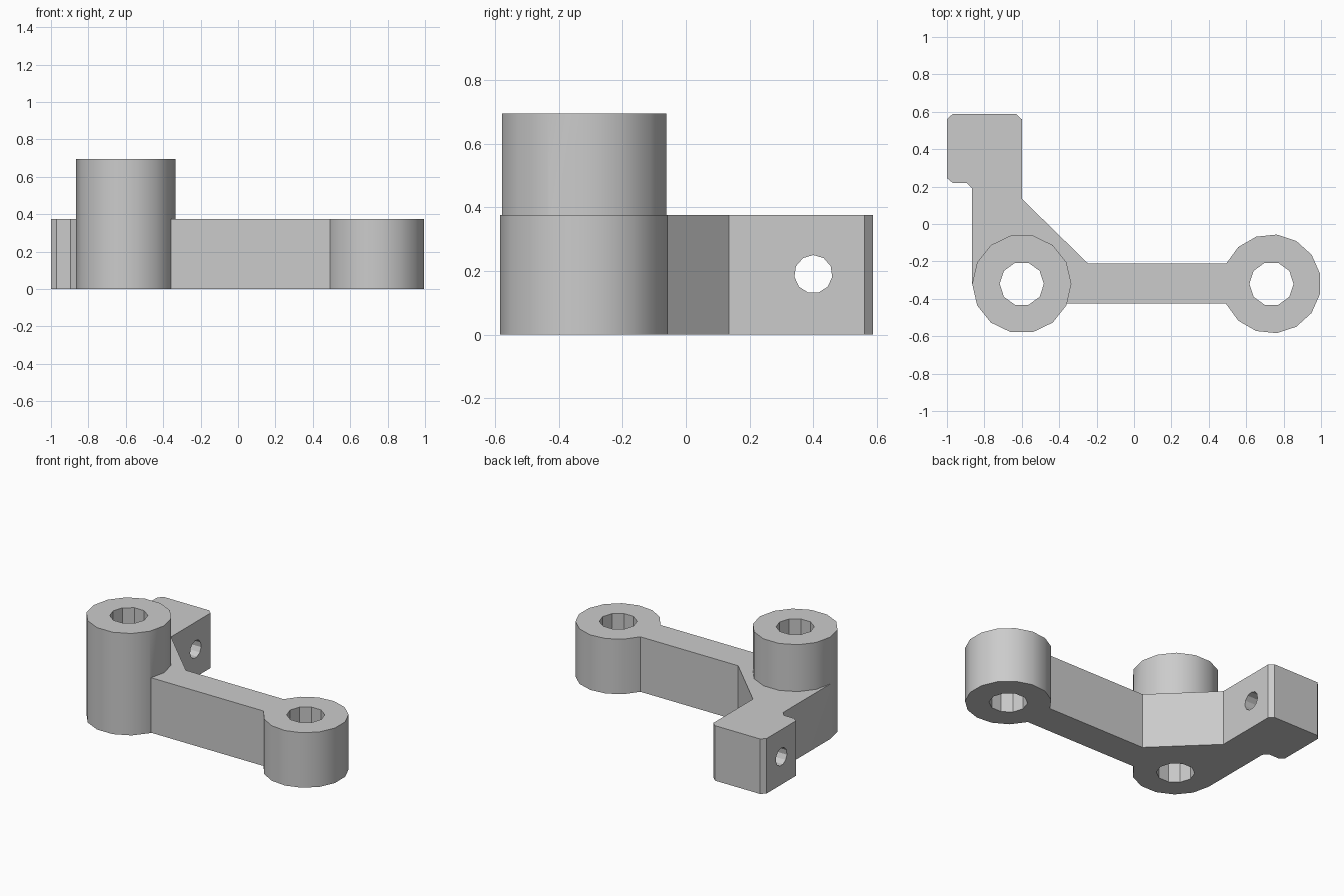
import bpy, math

cube = bpy.data.objects.get("Cube")
if cube:
    bpy.data.objects.remove(cube, do_unlink=True)

grey = bpy.data.materials.new("plain grey")
grey.use_nodes = True
grey.diffuse_color = (0.6, 0.6, 0.6, 1)
grey.node_tree.nodes["Principled BSDF"].inputs["Base Color"].default_value = (0.6, 0.6, 0.6, 1)

HUB_Y, HUB_R, BORE_R = -0.32, 0.265, 0.118
LEFT_X, RIGHT_X = -0.6, 0.735
BODY_H, BOSS_H = 0.375, 0.695


def prism(name, outline, z0, z1):
    """Extrude a counter-clockwise outline from z0 to z1."""
    n = len(outline)
    verts = [(x, y, z) for z in (z0, z1) for x, y in outline]
    faces = [tuple(reversed(range(n))), tuple(range(n, 2 * n))]
    faces += [(i, (i + 1) % n, (i + 1) % n + n, i + n) for i in range(n)]
    mesh = bpy.data.meshes.new(name)
    mesh.from_pydata(verts, [], faces)
    mesh.materials.append(grey)
    obj = bpy.data.objects.new(name, mesh)
    bpy.context.collection.objects.link(obj)
    return obj


def ring(cx, cy, r, sides, start=0.0):
    """Regular polygon with its first corner at the start angle in degrees."""
    angles = [math.radians(start) + math.tau * i / sides for i in range(sides)]
    return [(cx + r * math.cos(a), cy + r * math.sin(a)) for a in angles]


def combine(target, tool, operation):
    """Apply a boolean to the target and discard the tool."""
    mod = target.modifiers.new(operation.lower(), "BOOLEAN")
    mod.operation, mod.object, mod.solver = operation, tool, "EXACT"
    bpy.context.view_layer.objects.active = target
    bpy.ops.object.modifier_apply(modifier=mod.name)
    bpy.data.objects.remove(tool, do_unlink=True)


# Flat body: arm, gusset and chamfered clamp block
body = prism("lever_bracket", [
    (LEFT_X, -0.425), (RIGHT_X - 0.1, -0.425), (RIGHT_X - 0.1, -0.212),
    (-0.245, -0.212), (-0.6, 0.135),
    (-0.6, 0.56), (-0.63, 0.588), (-0.97, 0.588), (-1, 0.56),
    (-1, 0.245), (-0.97, 0.22), (-0.895, 0.22), (-0.865, 0.19),
    (-0.865, HUB_Y)], 0, BODY_H)

# Tall and short hubs
combine(body, prism("tall_hub", ring(LEFT_X, HUB_Y, HUB_R, 14), 0, BOSS_H), "UNION")
combine(body, prism("short_hub", ring(RIGHT_X, HUB_Y, HUB_R, 15, 12), 0, BODY_H), "UNION")

# Vertical bores through both hubs
for x in (LEFT_X, RIGHT_X):
    combine(body, prism("bore_cutter", ring(x, HUB_Y, BORE_R, 10), -0.1, 0.9), "DIFFERENCE")

# Sideways hole through the clamp block
cross = prism("cross_cutter", ring(0, 0, 0.06, 11, 180), -0.4, 0.4)
cross.rotation_euler.y = math.pi / 2
cross.location = (-0.8, 0.4, 0.19)
bpy.context.view_layer.update()
combine(body, cross, "DIFFERENCE")

# Smooth hub walls, crisp edges elsewhere
for obj in bpy.context.selected_objects:
    obj.select_set(False)
body.select_set(True)
bpy.context.view_layer.objects.active = body
bpy.ops.object.shade_smooth_by_angle(angle=math.radians(30))
